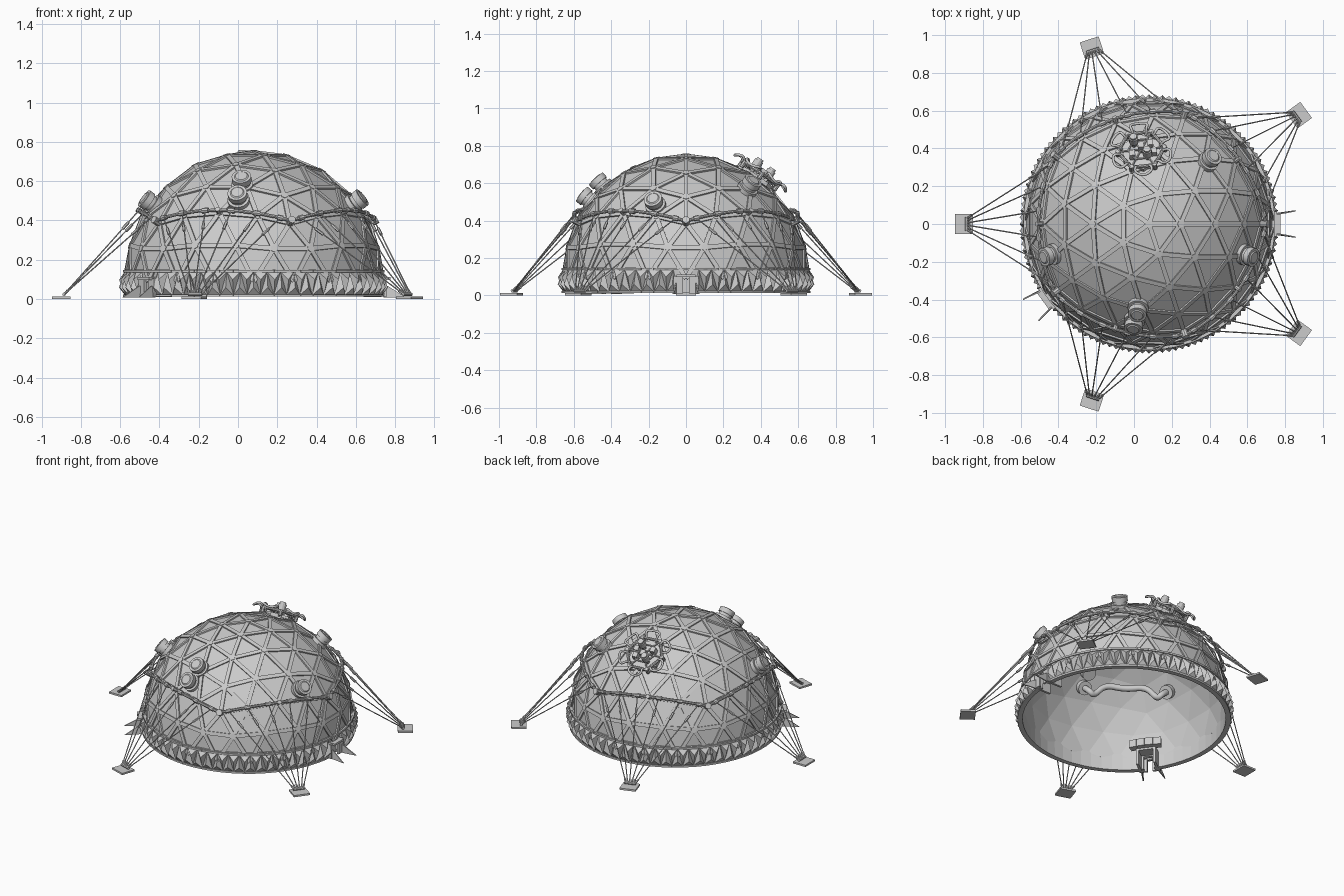
import bpy, bmesh
from math import sin, cos, pi, radians, hypot
from mathutils import Vector, Matrix

if "Cube" in bpy.data.objects:
    bpy.data.objects.remove(bpy.data.objects["Cube"])

C = Vector((0.08, 0, 0.09))   # centre of the dome sphere
R = 0.66
DOORS = (0, 216)
Z = Vector((0, 0, 1))


def finish(name, bm, smooth=False):
    bmesh.ops.recalc_face_normals(bm, faces=bm.faces)
    me = bpy.data.meshes.new(name)
    bm.to_mesh(me)
    bm.free()
    ob = bpy.data.objects.new(name, me)
    bpy.context.collection.objects.link(ob)
    if smooth:
        bpy.ops.object.select_all(action='DESELECT')
        ob.select_set(True)
        bpy.context.view_layer.objects.active = ob
        bpy.ops.object.shade_smooth_by_angle(angle=radians(35))
    return ob


def pol(r, deg, z):
    a = radians(deg)
    return Vector((C.x + r * cos(a), r * sin(a), z))


def bar(bm, p, q, w, h, up):
    d = (q - p).normalized()
    s = d.cross(up).normalized()
    u = s.cross(d)
    m = Matrix((s * w, d * (q - p).length, u * h)).transposed().to_4x4()
    bmesh.ops.create_cube(bm, size=1, matrix=Matrix.Translation((p + q) / 2) @ m)


def rod(bm, p, q, r, n=8, r2=None):
    d = q - p
    m = Matrix.Translation((p + q) / 2) @ d.to_track_quat('Z', 'Y').to_matrix().to_4x4()
    bmesh.ops.create_cone(bm, cap_ends=True, segments=n, radius1=r, radius2=r if r2 is None else r2,
                          depth=d.length, matrix=m)


def tubes(name, paths, r):
    cu = bpy.data.curves.new(name, 'CURVE')
    cu.dimensions = '3D'
    cu.bevel_depth, cu.bevel_resolution, cu.use_fill_caps = r, 2, True
    for pts in paths:
        sp = cu.splines.new('NURBS')
        sp.points.add(len(pts) - 1)
        for p, v in zip(sp.points, pts):
            p.co = (*v, 1)
        sp.use_endpoint_u, sp.order_u, sp.resolution_u = True, 3, 5
    ob = bpy.data.objects.new(name, cu)
    bpy.context.collection.objects.link(ob)
    bpy.ops.object.select_all(action='DESELECT')
    ob.select_set(True)
    bpy.context.view_layer.objects.active = ob
    bpy.ops.object.convert(target='MESH')


# Geodesic shell, with ribs and hubs on its edges
bm = bmesh.new()
bmesh.ops.create_icosphere(bm, subdivisions=3, radius=R, matrix=Matrix.Translation(C))
ribs = bmesh.new()
for e in bm.edges:
    a, b = e.verts[0].co, e.verts[1].co
    if min(a.z, b.z) > 0.05 and max(a.z, b.z) > 0.1:
        n = ((a + b) / 2 - C).normalized()
        bar(ribs, a + n * .002, b + n * .002, .024, .012, n)
for v in bm.verts:
    if v.co.z > 0.12:
        n = (v.co - C).normalized()
        rod(ribs, v.co, v.co + n * .009, .019, 6)
bmesh.ops.bisect_plane(bm, geom=bm.verts[:] + bm.edges[:] + bm.faces[:], plane_co=(0, 0, .1),
                       plane_no=(0, 0, 1), clear_inner=True)
shell = finish("dome_shell", bm)
sol = shell.modifiers.new("thickness", 'SOLIDIFY')
sol.thickness, sol.offset = .015, -1
finish("dome_ribs", ribs)

# Low base wall with doorways
N = 60
wall = bmesh.new()
rings = [[wall.verts.new(pol(r, (k - .5) * 360 / N, z)) for k in range(N)]
         for r, z in ((.65, .012), (.652, .1), (.655, .15))]
for j in range(2):
    for k in range(N):
        if j == 0 and k * 6 in DOORS:
            continue
        wall.faces.new((rings[j][k], rings[j][(k + 1) % N], rings[j + 1][(k + 1) % N], rings[j + 1][k]))
ob = finish("base_wall", wall)
sol = ob.modifiers.new("thickness", 'SOLIDIFY')
sol.thickness, sol.offset = .015, -1

# Faceted band of small pyramids around the base
band = bmesh.new()
for k in range(N):
    for flip in (0, 1):
        a = 6 * (k + flip * .5)
        if any(abs((a - d + 180) % 360 - 180) < 4.5 for d in DOORS):
            continue
        lo, hi = ((.02, .138), (.138, .02))[flip]
        tri = [pol(.657, a - 3, lo), pol(.657, a + 3, lo), pol(.657, a, hi)]
        tip = pol(.686, a, (2 * lo + hi) / 3)
        v = [band.verts.new(p) for p in tri + [tip]]
        for f in ((0, 1, 3), (1, 2, 3), (2, 0, 3)):
            band.faces.new([v[i] for i in f])
finish("faceted_band", band)
hoops = bmesh.new()
for k in range(N):
    for z in (.018, .141):
        if z < .1 and k * 6 in DOORS:
            continue
        bar(hoops, pol(.658, k * 6 - 3, z), pol(.658, k * 6 + 3, z), .018, .012, Z)
finish("band_hoops", hoops)

# Doors: frame, inner airlock with curved header, outer ramp cheeks
doors = bmesh.new()
for d in DOORS:
    o = Vector((cos(radians(d)), sin(radians(d)), 0))
    s = Vector((-o.y, o.x, 0))
    P = lambda r, t, z: Vector((C.x, 0, z)) + o * r + s * t
    for t in (-1, 1):
        bar(doors, P(.67, t * .042, .01), P(.67, t * .042, .105), .014, .05, s)
        bar(doors, P(.56, t * .055, .06), P(.65, t * .055, .06), .015, .1, Z)
        v = [doors.verts.new(P(r, t * y, z)) for y in (.05, .057)
             for r, z in ((.66, .008), (.66, .075), (.69, .062))]
        w = [doors.verts.new(P(.775, t * y, .008)) for y in (.066, .073)]
        for f in ((v[0], v[1], v[2], w[0]), (v[3], v[4], v[5], w[1]), (v[0], v[3], v[4], v[1]),
                  (v[1], v[4], v[5], v[2]), (v[2], v[5], w[1], w[0]), (v[0], v[3], w[1], w[0])):
            doors.faces.new(f)
    bar(doors, P(.67, -.05, .105), P(.67, .05, .105), .05, .014, Z)
    bar(doors, P(.56, 0, .115), P(.65, 0, .115), .125, .015, Z)
    hd = [P(.56 - .012 * cos(t * 1.4), t * .1, .145) for t in (-1, -.5, 0, .5, 1)]
    for a, b in zip(hd, hd[1:]):
        bar(doors, a, b, .05, .05, Z)
finish("doorways", doors)

# Guy ring following the great arcs, anchors, cables and turnbuckles


def ring_pt(k, t, r=.69):
    a = pol(1, 72 * k, .5) - Vector((C.x, 0, 0))
    b = pol(1, 72 * k + 72, .5) - Vector((C.x, 0, 0))
    return C + a.lerp(b, t).normalized() * r


ring, cables, pads = bmesh.new(), bmesh.new(), bmesh.new()
for k in range(5):
    pts = [ring_pt(k, i / 8) for i in range(9)]
    for i in range(8):
        rod(ring, pts[i], pts[i + 1], .0085, 8)
    rod(ring, ring_pt(k, 0, .65), ring_pt(k, 0, .705), .02, 10)
    rod(ring, ring_pt(k, .5, .65), ring_pt(k, .5, .7), .013, 8)
    ang = 36 + 72 * k
    rot = Matrix.Rotation(radians(ang), 4, 'Z')
    c = pol(.98, ang, .006)
    bmesh.ops.create_cube(pads, size=1, matrix=Matrix.Translation(c) @ rot @ Matrix.Diagonal((.095, .105, .012, 1)))
    side = rot @ Vector((0, 1, 0))
    root = pol(.965, ang, .024)
    rod(pads, root - side * .036, root + side * .036, .009, 8)
    for i in range(6):
        t = .09 + .164 * i
        top = ring_pt(k, t)
        low = root + side * (i - 2.5) * .012
        rod(cables, low, top, .0035, 5)
        rod(cables, top.lerp(low, .14), top.lerp(low, .22), .008, 6)
        rod(cables, low, low.lerp(top, .05), .006, 6)
        m = (ring_pt(k, t + .02) - ring_pt(k, t - .02)) * .5
        rod(ring, top - m, top + m, .014, 8)
finish("guy_ring", ring, True)
finish("guy_cables", cables, True)
finish("anchor_pads", pads)

# Ventilation drums through the shell
VENTS = [Vector(v).normalized() for v in ((.33, .35, .51), (.53, -.17, .41), (-.06, -.46, .51),
                                          (-.08, -.53, .43), (-.54, -.17, .41))]
drums = bmesh.new()
for d in VENTS:
    rod(drums, C + d * .60, C + d * .665, .045, 20)
    rod(drums, C + d * .64, C + d * .672, .056, 20)
    rod(drums, C + d * .665, C + d * .69, .042, 20)
    rod(drums, C + d * .69, C + d * .722, .05, 20)
    rod(drums, C + d * .722, C + d * .727, .036, 20, .03)
finish("vent_drums", drums, True)

# Curved ducts inside, running from drum to drum
ducts = []
for a, b in ((3, 4), (0, 1)):
    p, q = VENTS[a], VENTS[b]
    pts = [C + p * .62, C + p * .54]
    for t, dz in ((.1, -.05), (.25, .03), (.5, .0), (.75, .03), (.9, -.05)):
        pts.append(C + p.lerp(q, t).normalized() * .57 + Z * dz)
    ducts.append(pts + [C + q * .54, C + q * .62])
tubes("inner_ducts", ducts, .02)

# Hexagonal equipment deck on the upper back
n = Vector((-.04, .38, .54)).normalized()
M = Matrix.Translation(C + n * .655) @ n.to_track_quat('Z', 'Y').to_matrix().to_4x4()
L = lambda x, y, z: M @ Vector((x, y, z))
H = lambda r, i, z: L(r * cos(i * pi / 3), r * sin(i * pi / 3), z)
deck = bmesh.new()
rod(deck, L(0, 0, -.01), L(0, 0, .012), .115, 6)
for i in range(6):
    rod(deck, H(.125, i, .032), H(.125, i + 1, .032), .009, 8)
    rod(deck, H(.125, i, 0), H(.125, i, .04), .012, 8)
    rod(deck, H(.125, i, .032), L(0, 0, .032), .006, 6)
    rod(deck, H(.07, i, .036), H(.07, i + 1, .036), .006, 6)
for x, y, h in ((-.03, .045, .085), (.035, -.045, .085)):
    rod(deck, L(x, y, .01), L(x, y, h - .035), .014, 10)
    rod(deck, L(x, y, h - .04), L(x, y, h), .025, 12)
    rod(deck, L(x, y, h), L(x, y, h + .012), .019, 12)
for x, y, h in ((.05, .03, .055), (-.05, -.03, .05), (-.065, .02, .045), (.0, -.01, .065)):
    bar(deck, L(x - .016, y, h / 2), L(x + .016, y, h / 2), .035, h, n)
finish("equipment_deck", deck)
hoses = []
for i in range(6):
    a, b = i + .2, i + .8
    hoses.append([H(.105, a, .02), H(.125, a, .055), H(.16, a, .05), H(.172, i + .5, .03),
                  H(.16, b, .05), H(.125, b, .055), H(.105, b, .02)])
tubes("deck_hoses", hoses, .0075)
